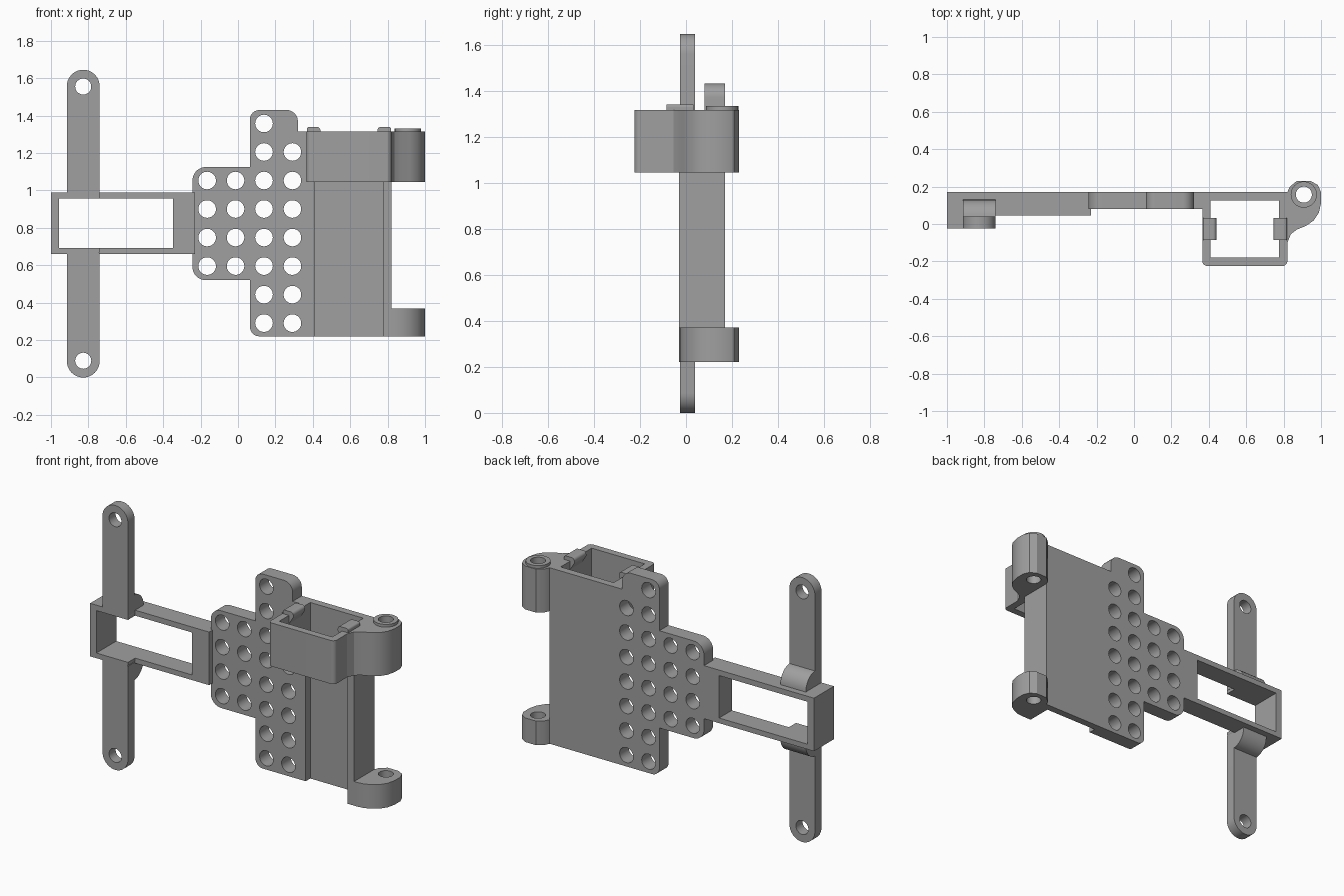
import bpy, bmesh
from math import pi, cos, sin, tan
from mathutils import Vector

cube = bpy.data.objects.get("Cube")
if cube:
    bpy.data.objects.remove(cube, do_unlink=True)

grey = bpy.data.materials.new("plain grey")
grey.use_nodes = True
tone = (0.35, 0.35, 0.35, 1)
grey.diffuse_color = tone
grey.node_tree.nodes["Principled BSDF"].inputs["Base Color"].default_value = tone

# Rotations that put a flat outline in each plane; depth runs along the third axis
TURN = {"xy": (0, 0, 0), "xz": (pi / 2, 0, 0), "yz": (pi / 2, 0, pi / 2)}
AXIS = {"xy": 2, "xz": 1, "yz": 0}


def rounded(corners, steps=8):
    """Outline whose corners may carry a radius as third value."""
    out = []
    for i, c in enumerate(corners):
        p = Vector(c[:2])
        if len(c) < 3:
            out.append(p)
            continue
        a = (Vector(corners[i - 1][:2]) - p).normalized()
        b = (Vector(corners[(i + 1) % len(corners)][:2]) - p).normalized()
        half = a.angle(b) / 2
        start, end = p + a * c[2] / tan(half), p + b * c[2] / tan(half)
        centre = p + (a + b).normalized() * c[2] / sin(half)
        for k in range(steps + 1):
            ray = start.lerp(end, k / steps) - centre
            out.append(centre + ray.normalized() * c[2])
    return out


def circle(x, y, r, n=32):
    return [Vector((x + r * cos(2 * pi * k / n), y + r * sin(2 * pi * k / n)))
            for k in range(n)]


def box(x0, x1, y0, y1):
    return rounded([(x0, y0), (x1, y0), (x1, y1), (x0, y1)])


def slab(name, outlines, plane, lo, hi):
    """Extrude an outline, with any further outlines as holes."""
    curve = bpy.data.curves.new(name, "CURVE")
    curve.dimensions = "2D"
    curve.fill_mode = "BOTH"
    curve.extrude = (hi - lo) / 2
    for pts in outlines:
        spline = curve.splines.new("POLY")
        spline.points.add(len(pts) - 1)
        for sp, p in zip(spline.points, pts):
            sp.co = (p.x, p.y, 0, 1)
        spline.use_cyclic_u = True
    ob = bpy.data.objects.new(name, curve)
    bpy.context.collection.objects.link(ob)
    ob.rotation_euler = TURN[plane]
    ob.location[AXIS[plane]] = (lo + hi) / 2
    bpy.ops.object.select_all(action="DESELECT")
    ob.select_set(True)
    bpy.context.view_layer.objects.active = ob
    bpy.ops.object.convert(target="MESH")
    ob = bpy.context.view_layer.objects.active
    bm = bmesh.new()
    bm.from_mesh(ob.data)
    bmesh.ops.remove_doubles(bm, verts=bm.verts, dist=0.0002)
    bmesh.ops.recalc_face_normals(bm, faces=bm.faces)
    bm.to_mesh(ob.data)
    bm.free()
    ob.data.materials.clear()
    ob.data.materials.append(grey)
    bpy.ops.object.shade_smooth_by_angle(angle=pi / 6)
    return ob


# Windowed frame with a deeper outer end
BACK, FRONT = 0.17, -0.025
slab("frame", [box(-1, -0.23, 0.66, 0.99), box(-0.957, -0.347, 0.692, 0.956)],
     "xz", 0.045, BACK)
slab("frame_outer_end", [rounded([
    (-1, 0.66), (-0.74, 0.66, 0.02), (-0.74, 0.692), (-0.957, 0.692),
    (-0.957, 0.956), (-0.74, 0.956), (-0.74, 0.99, 0.02), (-1, 0.99)])],
    "xz", FRONT, 0.045)

# Upper and lower arms with curved gussets behind
MID = 0.8225
for name, s in (("upper", 1), ("lower", -1)):
    def z(h):
        return MID + s * h
    arm = rounded([(-0.915, z(0.155)), (-0.74, z(0.155)),
                   (-0.74, z(MID), 0.0865), (-0.915, z(MID), 0.0865)])
    slab(name + "_arm", [arm, circle(-0.8275, z(0.733), 0.043)], "xz", FRONT, 0.04)
    gusset = [Vector((0.035, z(0.155)))]
    gusset += [Vector((0.035 + 0.095 * cos(t * pi / 16), z(0.165 + 0.1 * sin(t * pi / 16))))
               for t in range(9)]
    gusset.insert(1, Vector((0.13, z(0.155))))
    slab(name + "_gusset", [gusset], "yz", -0.915, -0.74)

# Perforated mounting plate
outline = rounded([
    (-0.243, 0.52, 0.07), (0.064, 0.52), (0.064, 0.22, 0.05), (0.41, 0.22),
    (0.41, 1.315), (0.32, 1.315), (0.32, 1.43, 0.06), (0.064, 1.43, 0.05),
    (0.064, 1.125), (-0.243, 1.125, 0.07)])
holes = []
for col, (first, last) in enumerate([(2, 5), (2, 5), (0, 7), (1, 7)]):
    for row in range(first, last + 1):
        holes.append(circle(-0.165 + col * 0.152, 1.358 - row * 0.1525, 0.047))
slab("perforated_plate", [outline] + holes, "xz", 0.08, BACK)

# Tray floor and side wall
slab("tray_floor", [box(0.41, 0.82, 0.22, 1.05)], "xz", 0.125, BACK)
slab("tray_side_wall", [box(0.775, 0.82, 0.22, 1.05)], "xz", -0.03, 0.126)

# Square sleeve at the top of the tray
sleeve = rounded([(0.366, -0.224, 0.025), (0.82, -0.224, 0.025),
                  (0.82, BACK), (0.366, BACK)])
slab("sleeve", [sleeve, box(0.41, 0.775, -0.18, 0.125)], "xy", 1.045, 1.315)

# Snap clips on the sleeve rim
for name, s in (("right", 1), ("left", -1)):
    def x(d):
        return 0.593 - s * d
    clip = rounded([(x(0.225), 1.3), (x(0.225), 1.34, 0.012), (x(0.153), 1.34, 0.018),
                    (x(0.153), 1.31), (x(0.184), 1.26)])
    slab(name + "_clip", [clip], "xz", -0.085, 0.032)

# Hinge knuckles
PIN = (0.908, 0.157)
outer = [(0.775, 0.17), (0.82, 0.17), (0.832, 0.198), (0.87, 0.23), (0.945, 0.23),
         (0.983, 0.208), (1, 0.17), (1, 0.11), (0.988, 0.06), (0.96, 0.018),
         (0.92, -0.01)]
upper = outer + [(0.87, -0.03), (0.838, -0.055), (0.82, -0.1), (0.775, -0.1)]
lower = outer + [(0.88, -0.025), (0.84, -0.03), (0.775, -0.03)]


def knuckle(name, pts, lo, hi):
    slab(name, [[Vector(p) for p in pts], circle(*PIN, 0.043)], "xy", lo, hi)


knuckle("upper_hinge_knuckle", upper, 1.045, 1.315)
knuckle("lower_hinge_knuckle", lower, 0.22, 0.37)
slab("hinge_collar", [circle(*PIN, 0.07), circle(*PIN, 0.043)], "xy", 1.31, 1.332)
